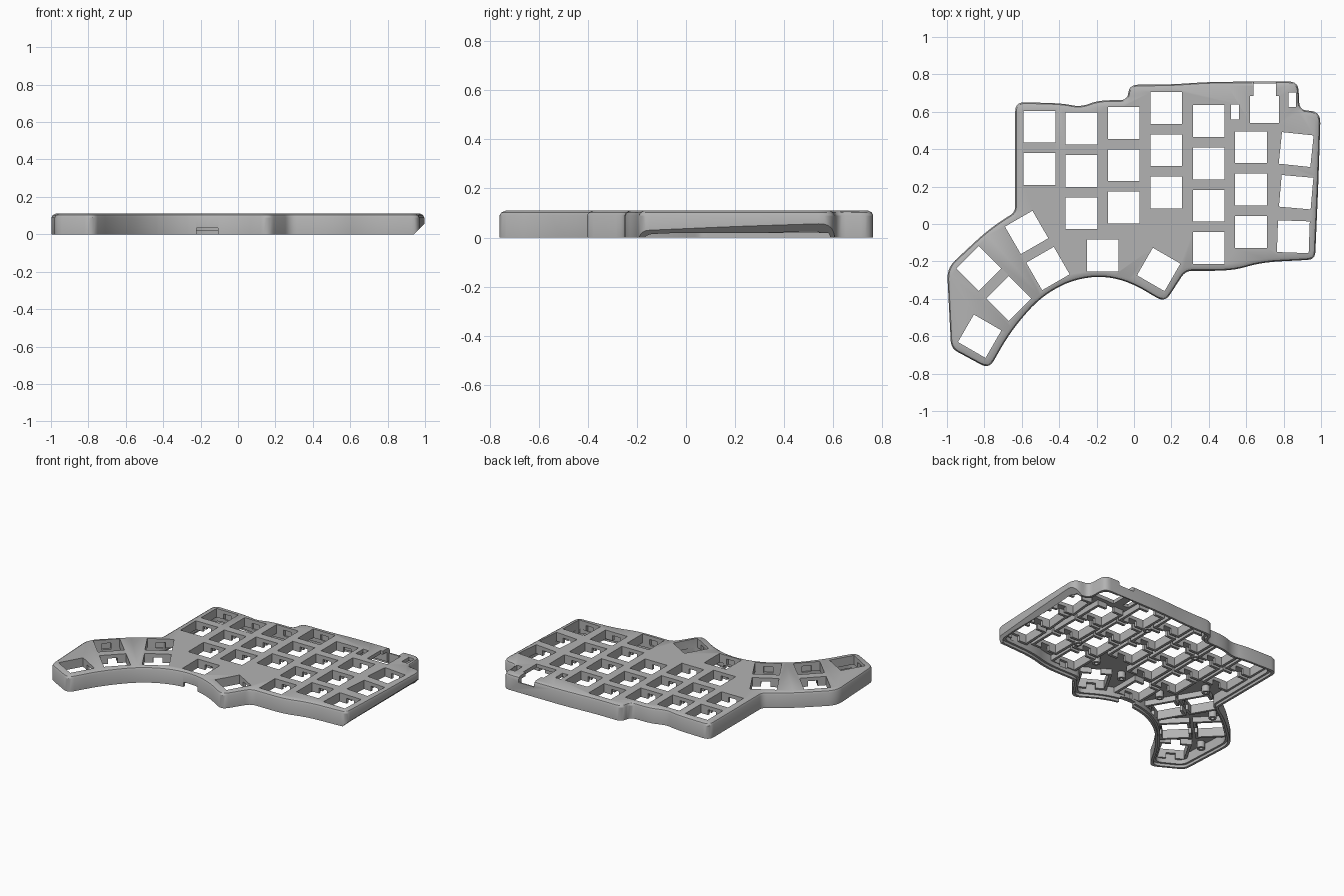
import bpy, bmesh, math
from mathutils import Vector, Matrix

old = bpy.data.objects.get("Cube")
if old:
    bpy.data.objects.remove(old, do_unlink=True)

grey = bpy.data.materials.new("case grey")
grey.use_nodes = True
grey.diffuse_color = (0.45, 0.45, 0.45, 1)
grey.node_tree.nodes["Principled BSDF"].inputs["Base Color"].default_value = (0.45, 0.45, 0.45, 1)

HEIGHT, SKIN, WALL = 0.11, 0.085, 0.03
KEY, COLLAR = 0.17, 0.018

# Case outline, counterclockwise: x, y, corner rounding
OUTLINE = [(-1, -.235, .06), (-.978, -.665, .04), (-.775, -.775, .05), (-.66, -.575, .1),
           (-.51, -.4, .1), (-.35, -.305, .1), (-.18, -.275, .1), (-.02, -.31, .1),
           (.165, -.42, .05), (.275, -.25, .04), (.53, -.25, .1), (.68, -.205, .1),
           (.968, -.19, .04), (.985, .2, .1), (.998, .6, .06), (.885, .61, .04),
           (.878, .762, .05), (.4, .76, .1), (.19, .745, .1), (-.025, .745, .05),
           (-.035, .662, .04), (-.19, .662, .08), (-.285, .625, .08), (-.38, .645, .08),
           (-.635, .652, .05), (-.635, .065, .03), (-.78, -.03, .1)]

# Upright key columns: x, top key y, number of keys
COLUMNS = [(-.505, .52, 2), (-.28, .51, 3), (-.055, .54, 3), (.172, .62, 3),
           (.4, .55, 4), (.625, .41, 3)]
# Turned keys: x, y, angle
TURNED = [(.867, .398, -6), (.867, .17, -5), (.852, -.068, -2), (-.167, -.168, 0),
          (.132, -.243, -30), (-.574, -.045, 30), (-.46, -.238, 30),
          (-.83, -.238, 45), (-.67, -.398, 45), (-.825, -.6, -30)]
KEYS = [(x, y - .226 * i, 0) for x, y, n in COLUMNS for i in range(n)] + TURNED
BOSSES = [(-.32, -.13), (.02, -.1), (.27, -.05), (-.5, .11), (.512, .06),
          (.285, .47), (-.168, .4), (-.74, -.11), (-.93, -.45)]


def outline_loop(inset):
    """Inset the outline polygon, then round its corners."""
    pts = [Vector(p[:2]) for p in OUTLINE]
    n = len(pts)
    moved = []
    for i, p in enumerate(pts):
        a, b = (p - pts[i - 1]).normalized(), (pts[(i + 1) % n] - p).normalized()
        na, nb = Vector((-a.y, a.x)), Vector((-b.y, b.x))
        moved.append(p + (na + nb) * inset / (1 + na.dot(nb)))
    loop = []
    for i, p in enumerate(moved):
        before, after = moved[i - 1] - p, moved[(i + 1) % n] - p
        r = OUTLINE[i][2]
        start = p + before.normalized() * min(r, before.length * .48)
        end = p + after.normalized() * min(r, after.length * .48)
        for k in range(6):
            t = k / 5
            loop.append(start * (1 - t) ** 2 + p * 2 * t * (1 - t) + end * t * t)
    return loop


def finish(bm, name):
    bmesh.ops.recalc_face_normals(bm, faces=bm.faces)
    mesh = bpy.data.meshes.new(name)
    bm.to_mesh(mesh)
    bm.free()
    mesh.materials.append(grey)
    obj = bpy.data.objects.new(name, mesh)
    bpy.context.collection.objects.link(obj)
    return obj


def loft(name, levels):
    """Solid made of outline loops at (inset, z) levels."""
    bm = bmesh.new()
    rings = [[bm.verts.new((p.x, p.y, z)) for p in outline_loop(inset)] for inset, z in levels]
    for low, high in zip(rings, rings[1:]):
        for i in range(len(low)):
            bm.faces.new((low[i - 1], low[i], high[i], high[i - 1]))
    bm.faces.new(rings[0][::-1])
    bm.faces.new(rings[-1])
    return finish(bm, name)


def boxes(name, items):
    """Boxes given as x, y, angle, width, depth, bottom, top."""
    bm = bmesh.new()
    for x, y, angle, w, d, z0, z1 in items:
        m = (Matrix.Translation((x, y, (z0 + z1) / 2)) @ Matrix.Rotation(math.radians(angle), 4, 'Z')
             @ Matrix.Diagonal((w, d, z1 - z0, 1)))
        bmesh.ops.create_cube(bm, size=1, matrix=m)
    return finish(bm, name)


def posts(name, radius, z0, z1):
    bm = bmesh.new()
    for x, y in BOSSES:
        bmesh.ops.create_cone(bm, cap_ends=True, segments=20, radius1=radius, radius2=radius,
                              depth=z1 - z0, matrix=Matrix.Translation((x, y, (z0 + z1) / 2)))
    return finish(bm, name)


def combine(target, tool, operation):
    mod = target.modifiers.new(tool.name, 'BOOLEAN')
    mod.operation, mod.object, mod.solver = operation, tool, 'EXACT'
    mod.use_self = True
    bpy.context.view_layer.update()
    result = bpy.data.meshes.new_from_object(
        target.evaluated_get(bpy.context.evaluated_depsgraph_get()))
    target.modifiers.clear()
    target.data = result
    bpy.data.objects.remove(tool, do_unlink=True)


# Outer shell with a softened top rim, hollow from below with a lip for a base plate
case = loft("keyboard_case", [(0, 0), (0, .09), (.006, .102), (.02, HEIGHT)])
combine(case, loft("cavity", [(.016, -.02), (.016, .018), (WALL, .0181), (WALL, SKIN)]), 'DIFFERENCE')

# Switch collars and screw bosses under the top skin
size = KEY + 2 * COLLAR
combine(case, boxes("collars", [(x, y, a, size, size, .048, SKIN + .01) for x, y, a in KEYS]), 'UNION')
combine(case, posts("bosses", .026, .04, SKIN + .012), 'UNION')

# Key openings and the clip slots in their collars
combine(case, boxes("key_holes", [(x, y, a, KEY, KEY, -.1, .2) for x, y, a in KEYS]), 'DIFFERENCE')
combine(case, boxes("clip_slots", [(x, y, a, .06, size + .002, .04, SKIN) for x, y, a in KEYS]),
        'DIFFERENCE')
combine(case, posts("screw_holes", .012, .02, .08), 'DIFFERENCE')

# Controller window, side slots, and the cable gap in the rear rim
combine(case, boxes("slots", [(.698, .612, 0, .155, .145, -.1, .2),
                              (.54, .598, 0, .043, .08, -.1, .2),
                              (.846, .665, 0, .042, .078, -.1, .2)]), 'DIFFERENCE')
combine(case, boxes("cable_gap", [(.698, .71, 0, .12, .085, -.1, .2)]), 'DIFFERENCE')
combine(case, boxes("rear_gap", [(.698, .75, 0, .12, .06, .07, .2)]), 'DIFFERENCE')

# Cable notch in the front wall
combine(case, boxes("front_notch", [(-.165, -.29, 0, .115, .1, -.05, .033)]), 'DIFFERENCE')

# Slanted undercut along the outer side
undercut = boxes("undercut", [(0, 0, 0, 1, 3, -.5, .5)])
undercut.data.transform(Matrix.Translation((.94, 0, 0)) @ Matrix.Rotation(math.radians(45), 4, 'Y')
                        @ Matrix.Translation((.5, 0, 0)) @ Matrix.Translation((0, 0, 0)))
undercut.data.transform(Matrix.Translation((-.94, 0, 0)))
undercut.data.transform(Matrix.Rotation(math.radians(0), 4, 'Y'))
undercut.data.clear_geometry()
bm = bmesh.new()
wedge = [[bm.verts.new((x, y, z)) for x, z in ((.84, -.1), (1.24, -.1), (1.24, .3))] for y in (-1, 1)]
bm.faces.new(wedge[0])
bm.faces.new(wedge[1][::-1])
for i in range(3):
    bm.faces.new((wedge[0][i], wedge[0][i - 1], wedge[1][i - 1], wedge[1][i]))
bmesh.ops.recalc_face_normals(bm, faces=bm.faces)
bm.to_mesh(undercut.data)
bm.free()
combine(case, undercut, 'DIFFERENCE')

# Smooth shading with sharp edges kept
bpy.ops.object.select_all(action='DESELECT')
case.select_set(True)
bpy.context.view_layer.objects.active = case
bpy.ops.object.shade_smooth_by_angle(angle=math.radians(30))
